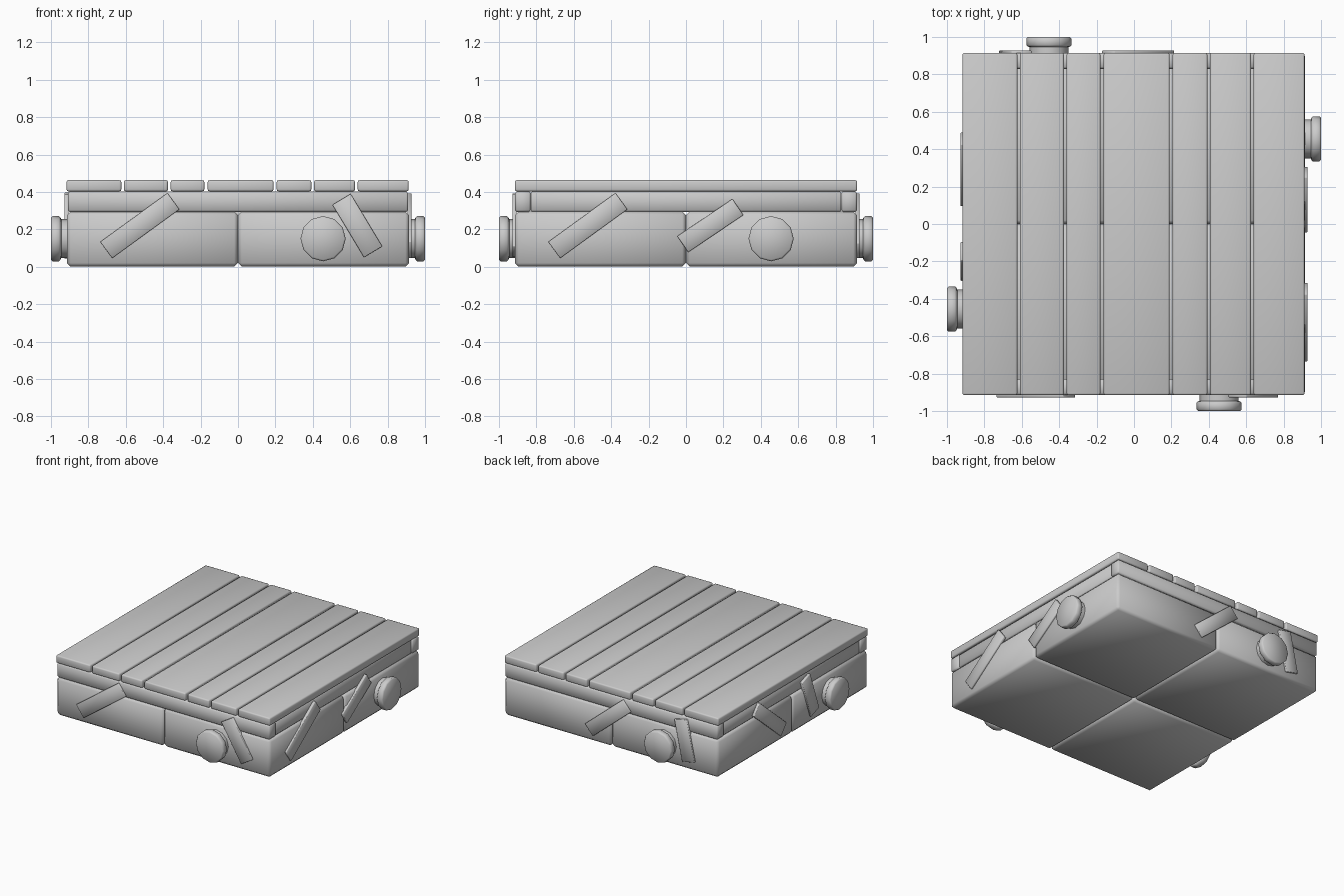
import bpy, bmesh, math
from mathutils import Matrix, Vector

if "Cube" in bpy.data.objects:
    bpy.data.objects.remove(bpy.data.objects["Cube"])

H = 0.915  # half width of the platform


def finish(bm, name, angle=60):
    bmesh.ops.recalc_face_normals(bm, faces=bm.faces)
    me = bpy.data.meshes.new(name)
    bm.to_mesh(me)
    bm.free()
    ob = bpy.data.objects.new(name, me)
    bpy.context.collection.objects.link(ob)
    bpy.ops.object.select_all(action='DESELECT')
    ob.select_set(True)
    bpy.context.view_layer.objects.active = ob
    bpy.ops.object.shade_smooth_by_angle(angle=math.radians(angle))
    return ob


def box(name, lo, hi, bevel=0.01, segments=1, matrix=Matrix()):
    lo, hi = Vector(lo), Vector(hi)
    bm = bmesh.new()
    bmesh.ops.create_cube(bm, size=1)
    bmesh.ops.scale(bm, vec=hi - lo, verts=bm.verts)
    bmesh.ops.translate(bm, vec=(lo + hi) / 2, verts=bm.verts)
    bmesh.ops.bevel(bm, geom=bm.edges[:], offset=bevel, segments=segments,
                    profile=0.5, affect='EDGES')
    bmesh.ops.transform(bm, matrix=matrix, verts=bm.verts)
    return finish(bm, name)


def lathe(name, profile, sides, matrix):
    bm = bmesh.new()
    rings = [[bm.verts.new((r * math.cos(2 * math.pi * i / sides),
                            r * math.sin(2 * math.pi * i / sides), h))
              for i in range(sides)] for r, h in profile]
    for a, b in zip(rings, rings[1:]):
        for i in range(sides):
            j = (i + 1) % sides
            bm.faces.new((a[i], a[j], b[j], b[i]))
    bm.faces.new(rings[0])
    bm.faces.new(rings[-1])
    bmesh.ops.transform(bm, matrix=matrix, verts=bm.verts)
    return finish(bm, name, 50)


# four foundation blocks
for sx in (-1, 0):
    for sy in (-1, 0):
        box("base_block", (sx * H, sy * H, 0), (sx * H + H, sy * H + H, 0.295), 0.02)

# frame beams: front/back run full width, sides fit between them
for s in (-1, 1):
    y = sorted((s * 0.83, s * 0.914))
    box("cross_beam", (-0.91, y[0], 0.293), (0.91, y[1], 0.403), 0.01)
    x = sorted((s * 0.825, s * 0.905))
    box("side_beam", (x[0], -0.832, 0.293), (x[1], 0.832, 0.403), 0.01)

# deck planks of uneven width
planks = [(-0.917, -0.624), (-0.61, -0.375), (-0.36, -0.18), (-0.162, 0.19),
          (0.207, 0.392), (0.407, 0.625), (0.64, 0.912)]
for a, b in planks:
    box("deck_plank", (a, -H, 0.403), (b, H, 0.463), 0.01, 2)

# per side, seen face on: (offset, length, tilt in degrees, width) of each slat
slats = [[(-0.525, 0.444, 36, 0.108), (0.638, 0.328, -59, 0.114)],
         [(-0.525, 0.444, 36, 0.108), (0.13, 0.356, 34, 0.104)],
         [(-0.022, 0.42, 40, 0.104), (0.635, 0.32, -78, 0.11)],
         [(-0.292, 0.43, -40, 0.104), (0.20, 0.32, -70, 0.106)]]
knob_profile = [(0.104, 0.90), (0.104, 0.945), (0.114, 0.95), (0.121, 0.957),
                (0.121, 0.991), (0.112, 1.0)]
for k, side in enumerate(slats):
    turn = Matrix.Rotation(k * math.pi / 2, 4, 'Z')
    for u, length, tilt, width in side:
        m = turn @ Matrix.Translation((u, 0, 0.22)) @ Matrix.Rotation(-math.radians(tilt), 4, 'Y')
        box("brace_slat", (-length / 2, -0.928, -width / 2),
            (length / 2, -0.905, width / 2), 0.003, 1, m)
    # round peg sticking out of each side
    m = turn @ Matrix.Translation((0.455, 0, 0.15)) @ Matrix.Rotation(math.pi / 2, 4, 'X')
    lathe("round_peg", knob_profile, 12, m)
